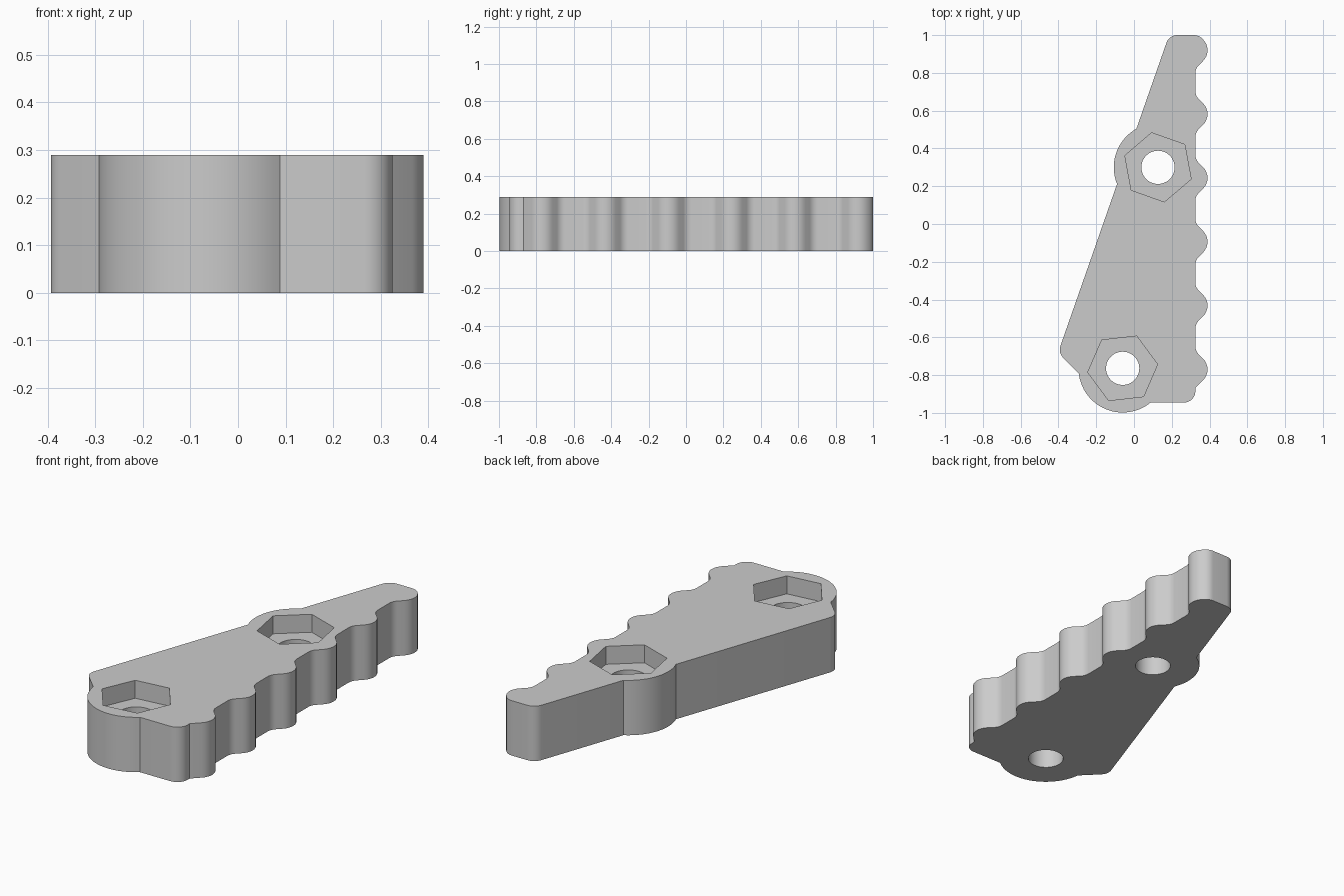
import bpy
import bmesh
from math import atan2, cos, sin, pi, radians, tau
from mathutils import Vector

cube = bpy.data.objects.get("Cube")
if cube:
    bpy.data.objects.remove(cube, do_unlink=True)

HEIGHT = 0.29
POCKET_DEPTH = 0.095
BOSS_RADIUS = 0.234
HOLE_RADIUS = 0.088
HEX_RADIUS = 0.186
FILLET = 0.06
UPPER_BOSS = Vector((0.127, 0.30))
LOWER_BOSS = Vector((-0.06, -0.764))

grey = bpy.data.materials.new("plain grey")
grey.use_nodes = True
grey.diffuse_color = (0.6, 0.6, 0.6, 1)
grey.node_tree.nodes["Principled BSDF"].inputs["Base Color"].default_value = (0.6, 0.6, 0.6, 1)


def prism(name, points, z0, z1):
    """Extrude a flat outline between two heights."""
    bm = bmesh.new()
    face = bm.faces.new([bm.verts.new((p[0], p[1], z0)) for p in points])
    top = bmesh.ops.extrude_face_region(bm, geom=[face])["geom"]
    verts = [v for v in top if isinstance(v, bmesh.types.BMVert)]
    bmesh.ops.translate(bm, verts=verts, vec=(0, 0, z1 - z0))
    bmesh.ops.recalc_face_normals(bm, faces=bm.faces)
    mesh = bpy.data.meshes.new(name)
    bm.to_mesh(mesh)
    bm.free()
    mesh.materials.append(grey)
    obj = bpy.data.objects.new(name, mesh)
    bpy.context.collection.objects.link(obj)
    return obj


def ring(center, radius, sides, turn=0.0):
    return [center + radius * Vector((cos(turn + tau * i / sides), sin(turn + tau * i / sides)))
            for i in range(sides)]


def circle_hits(a, b, center, radius):
    """Both crossings of the line a-b with a circle, in order along the line."""
    d = (b - a).normalized()
    mid = a + d * (center - a).dot(d)
    half = (radius ** 2 - (mid - center).length_squared) ** 0.5
    return mid - d * half, mid + d * half


def arc(center, radius, start, end, steps=28):
    """Sharp-ended counterclockwise arc, as corners without fillet."""
    a0 = atan2(*(start - center).yx)
    sweep = (atan2(*(end - center).yx) - a0) % tau
    return [(*(center + radius * Vector((cos(a0 + sweep * i / steps), sin(a0 + sweep * i / steps)))), 0)
            for i in range(steps + 1)]


def rounded(corners, steps=8):
    """Replace each (x, y, radius) corner by a tangent arc."""
    pts = []
    for i, (x, y, r) in enumerate(corners):
        p = Vector((x, y))
        if r == 0:
            pts.append(p)
            continue
        u = (Vector(corners[i - 1][:2]) - p).normalized()
        v = (Vector(corners[(i + 1) % len(corners)][:2]) - p).normalized()
        half = u.angle(v) / 2
        center = p + (u + v).normalized() * r / sin(half)
        first = p + u * r * cos(half) / sin(half) - center
        last = p + v * r * cos(half) / sin(half) - center
        a0 = atan2(first.y, first.x)
        sweep = (atan2(last.y, last.x) - a0 + pi) % tau - pi
        pts += [center + r * Vector((cos(a0 + sweep * k / steps), sin(a0 + sweep * k / steps)))
                for k in range(steps + 1)]
    return pts


# Toothed right edge, from the bottom corner to the top
root, tip, half_tooth = 0.325, 0.4225, 0.0975
corners = [(root, -0.945, FILLET)]
for i in range(6):
    y = -0.77 + 0.338 * i
    corners.append((root, y - half_tooth, FILLET if i else 0))
    corners.append((tip, y, 0.08))
    if i < 5:
        corners.append((root, y + half_tooth, FILLET))
corners += [(0.3425, 1.0, FILLET)]

# Slanted left edge with the two round bosses
top_left = Vector((0.186, 1.0))
low_left = Vector((-0.402, -0.681))
diagonal_end = low_left + Vector((0.3, -0.3))
entry, leave = circle_hits(top_left, low_left, UPPER_BOSS, BOSS_RADIUS)
corners += [(*top_left, FILLET)]
corners += arc(UPPER_BOSS, BOSS_RADIUS, entry, leave)
corners += [(*low_left, FILLET)]
entry = circle_hits(low_left, diagonal_end, LOWER_BOSS, BOSS_RADIUS)[0]
leave = circle_hits(Vector((-0.3, -0.945)), Vector((0.3, -0.945)), LOWER_BOSS, BOSS_RADIUS)[1]
corners += arc(LOWER_BOSS, BOSS_RADIUS, entry, leave)
plate = prism("toothed_plate", rounded(corners), 0, HEIGHT)

# Bolt holes with hexagonal nut pockets
bpy.context.view_layer.objects.active = plate
plate.select_set(True)
for label, center, turn in (("upper", UPPER_BOSS, 40.5), ("lower", LOWER_BOSS, 6.5)):
    cutters = [
        prism(label + "_nut_pocket_cutter", ring(center, HEX_RADIUS, 6, radians(turn)),
              HEIGHT - POCKET_DEPTH, HEIGHT + 0.1),
        prism(label + "_bolt_hole_cutter", ring(center, HOLE_RADIUS, 48), -0.1, HEIGHT + 0.1),
    ]
    for cutter in cutters:
        mod = plate.modifiers.new(cutter.name, "BOOLEAN")
        mod.operation = "DIFFERENCE"
        mod.solver = "EXACT"
        mod.object = cutter
        bpy.ops.object.modifier_apply(modifier=mod.name)
        bpy.data.objects.remove(cutter, do_unlink=True)

bpy.ops.object.shade_smooth_by_angle(angle=radians(25))
